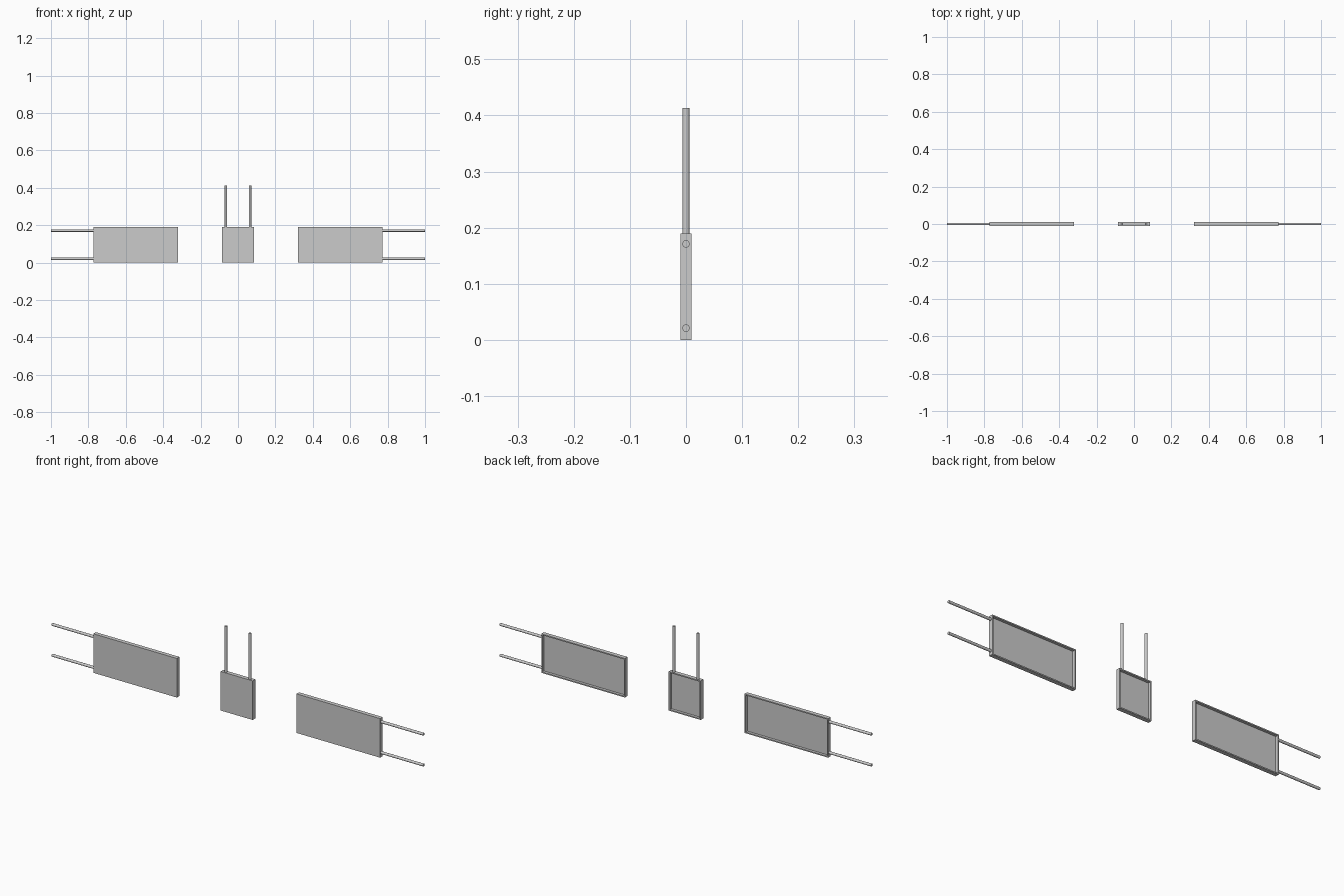
import bpy, bmesh
from mathutils import Vector, Matrix

if "Cube" in bpy.data.objects:
    bpy.data.objects.remove(bpy.data.objects["Cube"])

DEPTH, HEIGHT = 0.02, 0.19
ROD_R = 0.0065


def finish(bm, name):
    bmesh.ops.recalc_face_normals(bm, faces=bm.faces[:])
    me = bpy.data.meshes.new(name)
    bm.to_mesh(me)
    bm.free()
    ob = bpy.data.objects.new(name, me)
    bpy.context.collection.objects.link(ob)
    return ob


# Shallow tray: flat front, rim and recess on the back
def tray(name, cx, width, rim=0.008, recess=0.013):
    bm = bmesh.new()
    m = Matrix.Translation((cx, 0, HEIGHT / 2)) @ Matrix.Diagonal((width, DEPTH, HEIGHT, 1))
    bmesh.ops.create_cube(bm, size=1, matrix=m)
    bm.normal_update()
    back = max(bm.faces, key=lambda f: f.calc_center_median().y)
    bmesh.ops.inset_region(bm, faces=[back], thickness=rim)
    inner = bmesh.ops.extrude_discrete_faces(bm, faces=[back])["faces"]
    bmesh.ops.translate(bm, verts=inner[0].verts[:], vec=(0, -recess, 0))
    return finish(bm, name)


# Round rod between two points
def rod(name, a, b):
    a, b = Vector(a), Vector(b)
    d = b - a
    bm = bmesh.new()
    m = Matrix.Translation((a + b) / 2) @ d.to_track_quat('Z', 'Y').to_matrix().to_4x4()
    bmesh.ops.create_cone(bm, cap_ends=True, segments=24, radius1=ROD_R,
                          radius2=ROD_R, depth=d.length, matrix=m)
    for f in bm.faces:
        f.smooth = len(f.verts) == 4
    for e in bm.edges:
        e.smooth = all(f.smooth for f in e.link_faces)
    return finish(bm, name)


# Side signs with horizontal rods, one vertical rod per side on the centre sign
tray("centre_panel", 0, 0.172)
for s, side in ((-1, "left"), (1, "right")):
    tray(side + "_panel", s * 0.547, 0.45)
    for z, lvl in ((0.021, "lower"), (0.171, "upper")):
        rod(f"{side}_{lvl}_rod", (s * 0.77, 0, z), (s, 0, z))
    rod(f"centre_{side}_rod", (s * 0.065, 0, 0.187), (s * 0.065, 0, 0.413))
